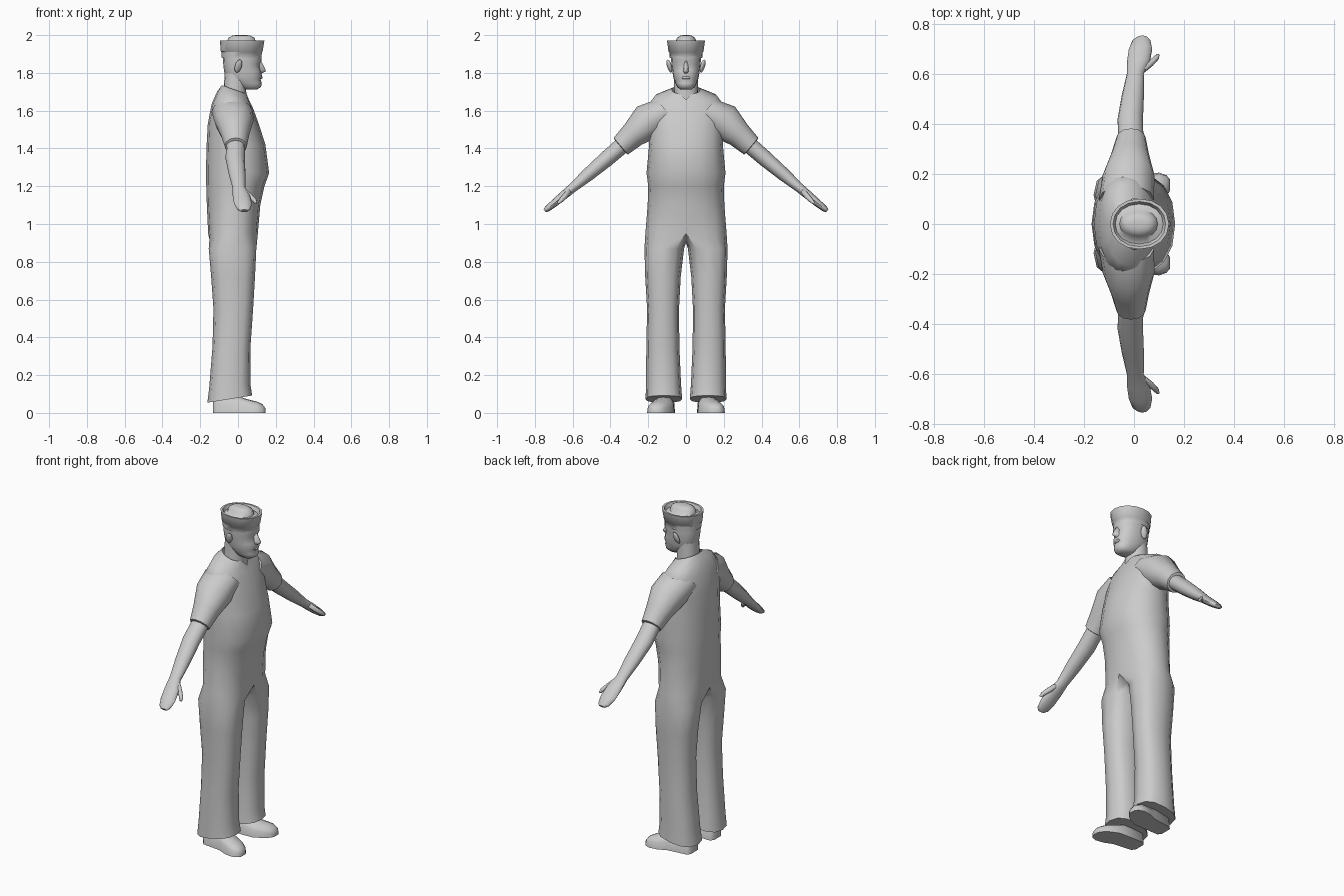
import bpy
import bmesh
from math import sin, cos, pi, radians
from mathutils import Vector

if "Cube" in bpy.data.objects:
    bpy.data.objects.remove(bpy.data.objects["Cube"])

GREY = (0.6, 0.6, 0.6, 1)
mat = bpy.data.materials.new("plain_grey")
mat.use_nodes = True
mat.diffuse_color = GREY
mat.node_tree.nodes["Principled BSDF"].inputs["Base Color"].default_value = GREY


def spow(v, e):
    return (abs(v) ** e) * (1 if v >= 0 else -1)


def finish(name, bm, angle=55):
    bmesh.ops.recalc_face_normals(bm, faces=bm.faces)
    me = bpy.data.meshes.new(name)
    bm.to_mesh(me)
    bm.free()
    me.materials.append(mat)
    ob = bpy.data.objects.new(name, me)
    bpy.context.collection.objects.link(ob)
    bpy.ops.object.select_all(action='DESELECT')
    ob.select_set(True)
    bpy.context.view_layer.objects.active = ob
    bpy.ops.object.shade_smooth_by_angle(angle=radians(angle))
    return ob


def strip(bm, a, b, closed=True):
    n = len(a)
    for i in range(n if closed else n - 1):
        j = (i + 1) % n
        bm.faces.new((a[i], a[j], b[j], b[i]))


def loft(name, rings, caps=(True, True), angle=55):
    bm = bmesh.new()
    loops = [[bm.verts.new(p) for p in r] for r in rings]
    for a, b in zip(loops, loops[1:]):
        strip(bm, a, b)
    for use, loop in zip(caps, (loops[0], loops[-1])):
        if use:
            bm.faces.new(loop)
    return finish(name, bm, angle)


def level_ring(z, x0, x1, hw, n=16, e=0.9, tilt=0.0):
    # horizontal oval spanning x0..x1, tilted about y
    cx, hx = (x0 + x1) / 2, (x1 - x0) / 2
    pts = []
    for k in range(n):
        t = 2 * pi * k / n
        x = cx + hx * spow(cos(t), e)
        pts.append(Vector((x, hw * spow(sin(t), e), z - tilt * x)))
    return pts


def limb_ring(s, y, z, cx, hx, ht, n=12):
    # oval across the arm direction
    return [Vector((cx + hx * cos(2 * pi * k / n),
                    s * (y + 0.65 * ht * sin(2 * pi * k / n)),
                    z + 0.76 * ht * sin(2 * pi * k / n))) for k in range(n)]


def blob(name, loc, size, rot=(0, 0, 0)):
    bpy.ops.mesh.primitive_uv_sphere_add(segments=12, ring_count=8, location=loc, rotation=rot)
    ob = bpy.context.object
    ob.name = name
    ob.scale = size
    ob.data.materials.append(mat)
    bpy.ops.object.shade_smooth()


# shirt and trousers: one half, mirrored, with the legs branching at the crotch
torso = [(0.95, -.158, .105, .215, 0), (1.1, -.165, .118, .203, 0),
         (1.2, -.168, .14, .2, 0), (1.27, -.17, .165, .209, 0),
         (1.42, -.166, .145, .195, 0), (1.53, -.16, .11, .2, 0),
         (1.62, -.14, .08, .205, .1), (1.67, -.11, .06, .165, .3),
         (1.705, -.085, .05, .075, .35)]
legs = [(.87, -.155, .097, .01, .22, 0), (.72, -.142, .09, .028, .216, 0),
        (.55, -.13, .08, .037, .206, 0), (.35, -.135, .066, .035, .21, 0),
        (.15, -.152, .065, .026, .212, .08), (.08, -.162, .075, .02, .214, .16)]
bm = bmesh.new()
prev = first = None
for i, (z, x0, x1, hw, tilt) in enumerate(torso):
    pts = level_ring(z, x0, x1, hw, tilt=tilt)[:9]
    pts[0].y = pts[8].y = 0
    if i == len(torso) - 1:
        pts[0] += Vector((.008, 0, -.03))      # notch of the neckline
    ring = [bm.verts.new(p) for p in pts]
    if prev:
        strip(bm, prev, ring, closed=False)
    else:
        first = ring
    prev = ring
crotch = [bm.verts.new((x, 0, z)) for x, z in ((-.09, .915), (-.02, .9), (.05, .915))]
prev = first + crotch
for z, x0, x1, y0, y1, tilt in legs:
    ring = []
    for k in range(12):
        t = radians(30 * k - 30)
        x = (x0 + x1) / 2 + (x1 - x0) / 2 * spow(cos(t), .8)
        y = (y0 + y1) / 2 + (y1 - y0) / 2 * spow(sin(t), .8)
        ring.append(bm.verts.new((x, y, z + tilt * x)))
    strip(bm, prev, ring)
    prev = ring
bm.faces.new(prev)
body = finish("shirt_and_trousers", bm)
mirror = body.modifiers.new("mirror", 'MIRROR')
mirror.use_axis = (False, True, False)

# neck and head
loft("neck", [level_ring(*r) for r in (
    (1.62, -.08, .05, .07), (1.72, -.076, .042, .063), (1.8, -.07, .05, .063))])
loft("head", [level_ring(*r, e=.85) for r in (
    (1.712, .04, .1, .03), (1.725, .0, .122, .046), (1.745, -.03, .126, .056),
    (1.765, -.055, .12, .064), (1.78, -.065, .128, .068), (1.81, -.074, .122, .073),
    (1.845, -.078, .114, .077), (1.866, -.08, .125, .079), (1.92, -.08, .12, .081))])
loft("nose", [[Vector((.1, -w, z)), Vector((tip, -w * .4, z)),
               Vector((tip, w * .4, z)), Vector((.1, w, z))]
              for z, tip, w in ((1.798, .126, .014), (1.808, .147, .02),
                                (1.818, .146, .018), (1.862, .124, .01))], angle=80)
blob("lips", (.118, 0, 1.775), (.013, .024, .009))

# round cap with upturned brim and crown
loft("cap", [level_ring(*r, e=.95) for r in (
    (1.885, -.08, .118, .08), (1.88, -.086, .123, .086), (1.91, -.088, .127, .089),
    (1.912, -.091, .13, .092), (1.972, -.096, .14, .101), (1.972, -.084, .127, .09),
    (1.952, -.075, .117, .08), (1.96, -.058, .095, .058), (1.985, -.052, .088, .048),
    (1.997, -.03, .066, .03), (2.0, -.01, .045, .014))], angle=50)

# paired parts
for side, s in (("left", 1), ("right", -1)):
    blob(side + "_ear", (.002, s * .088, 1.836), (.019, .012, .037),
         (s * radians(-20), radians(10), s * radians(-20)))
    loft(side + "_sleeve", [limb_ring(s, *r) for r in (
        (.1, 1.595, -.03, .11, .085), (.195, 1.545, -.022, .104, .1),
        (.28, 1.473, -.016, .076, .07), (.345, 1.412, -.012, .059, .058),
        (.347, 1.41, -.012, .05, .047))])
    loft(side + "_arm", [limb_ring(s, *r) for r in (
        (.33, 1.423, -.012, .05, .044), (.42, 1.345, -.015, .051, .042),
        (.52, 1.26, -.004, .044, .035), (.6, 1.192, .005, .034, .025),
        (.65, 1.15, .018, .046, .023), (.7, 1.108, .026, .047, .02),
        (.735, 1.08, .03, .036, .016), (.748, 1.07, .033, .02, .01))])
    loft(side + "_thumb", [limb_ring(s, *r, n=8) for r in (
        (.615, 1.178, .03, .02, .014), (.64, 1.148, .062, .018, .015),
        (.662, 1.125, .086, .014, .012), (.677, 1.11, .095, .007, .007))])
    # shoes, toes turned slightly outwards
    loft(side + "_shoe", [[Vector((x, s * (y + w * cos(pi * k / 8)),
                                   h * abs(sin(pi * k / 8)) ** .6)) for k in range(9)]
                          for x, y, w, h in (
        (-.132, .11, .035, .06), (-.115, .11, .052, .09), (0, .118, .058, .09),
        (.05, .13, .068, .072), (.1, .146, .06, .06), (.13, .153, .042, .045),
        (.145, .156, .022, .025))])
